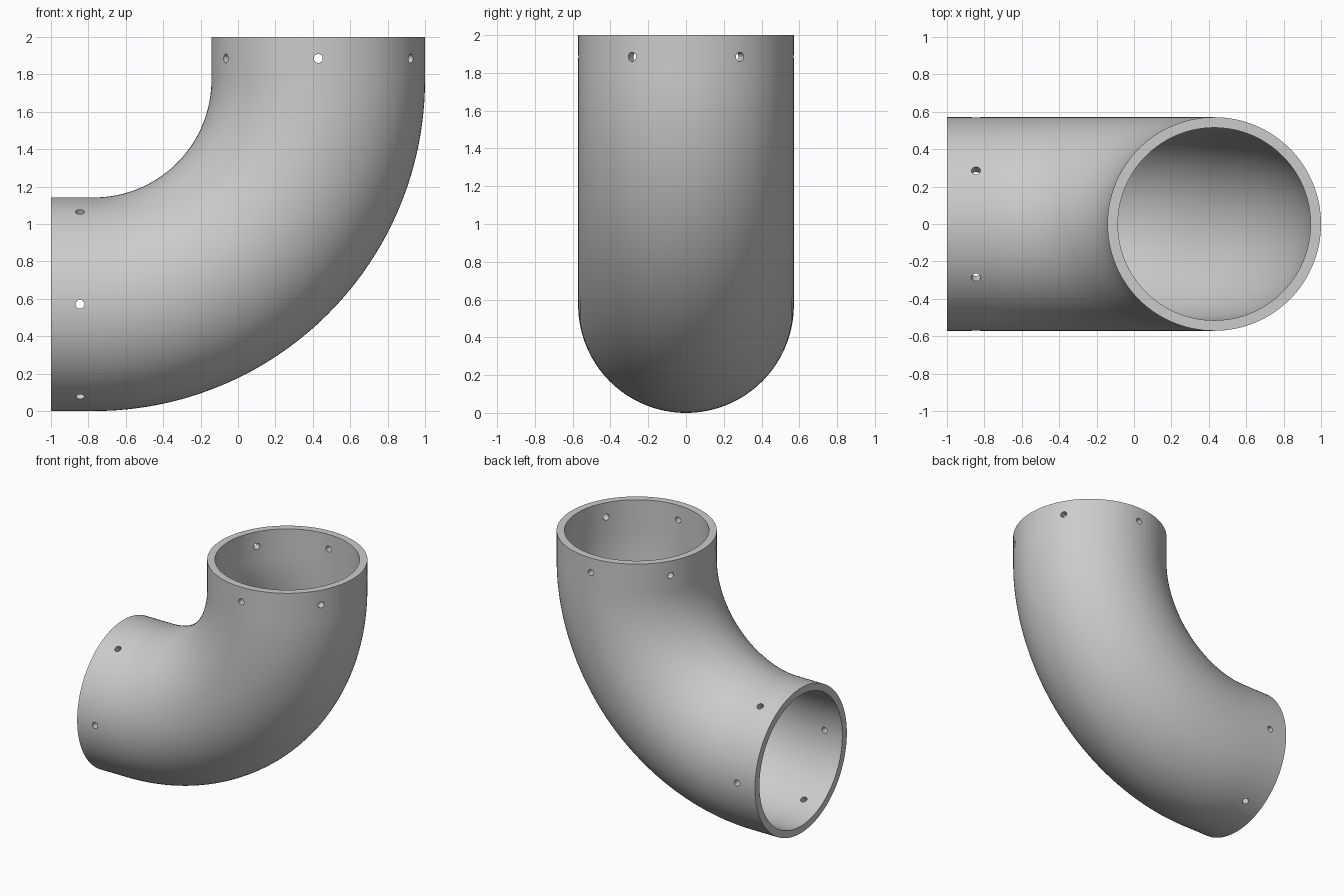
import bpy, bmesh, math
from mathutils import Vector, Matrix

if "Cube" in bpy.data.objects:
    bpy.data.objects.remove(bpy.data.objects["Cube"])

R_OUT, R_IN = 0.571, 0.515      # pipe radii
BEND = 1.2                      # centreline bend radius
CX, CZ = 0.429 - BEND, 0.571 + BEND   # bend centre
SIDES, STEPS = 128, 64

grey = bpy.data.materials.new("plain grey")
grey.diffuse_color = (0.6, 0.6, 0.6, 1)
grey.use_nodes = True
grey.node_tree.nodes["Principled BSDF"].inputs["Base Color"].default_value = grey.diffuse_color

# Centreline stations: (point, angle of the cross-section)
path = [(Vector((x, 0, 0.571)), 0.0) for x in (-1, -0.885, -0.805)]
for i in range(STEPS + 1):
    a = math.pi / 2 * i / STEPS
    path.append((Vector((CX + BEND * math.sin(a), 0, CZ - BEND * math.cos(a))), a))
path += [(Vector((0.429, 0, z)), math.pi / 2) for z in (1.845, 1.925, 2)]

# Elbow pipe with wall thickness
bm = bmesh.new()


def rings(r):
    out = []
    for p, a in path:
        n = Vector((math.sin(a), 0, -math.cos(a)))
        ring = []
        for k in range(SIDES):
            t = 2 * math.pi * k / SIDES
            ring.append(bm.verts.new(p + r * (math.cos(t) * n + math.sin(t) * Vector((0, 1, 0)))))
        out.append(ring)
    return out


def bridge(a, b):
    for k in range(SIDES):
        j = (k + 1) % SIDES
        bm.faces.new((a[k], a[j], b[j], b[k]))


outer, inner = rings(R_OUT), rings(R_IN)
for tube in (outer, inner):
    for a, b in zip(tube, tube[1:]):
        bridge(a, b)
bridge(outer[0], inner[0])
bridge(outer[-1], inner[-1])
bmesh.ops.recalc_face_normals(bm, faces=bm.faces)
mesh = bpy.data.meshes.new("elbow_pipe")
bm.to_mesh(mesh)
bm.free()
mesh.materials.append(grey)
elbow = bpy.data.objects.new("elbow_pipe", mesh)
bpy.context.collection.objects.link(elbow)

# Screw hole cutters: three through-rods per end, giving six holes each
bm = bmesh.new()
for k in range(3):
    t = math.radians(60 * k)
    for c, d in ((Vector((0.429, 0, 1.885)), Vector((math.sin(t), math.cos(t), 0))),
                 (Vector((-0.845, 0, 0.571)), Vector((0, math.cos(t), math.sin(t))))):
        for s in (1, -1):
            m = Matrix.Translation(c + d * s * 0.545) @ d.to_track_quat('Z', 'Y').to_matrix().to_4x4()
            bmesh.ops.create_cone(bm, cap_ends=True, segments=24, radius1=0.024,
                                  radius2=0.024, depth=0.2, matrix=m)
mesh = bpy.data.meshes.new("hole_cutters")
bm.to_mesh(mesh)
bm.free()
mesh.materials.append(grey)
cutter = bpy.data.objects.new("hole_cutters", mesh)
bpy.context.collection.objects.link(cutter)
cutter.hide_render = True

# Cut the holes and shade smooth with crisp rims
mod = elbow.modifiers.new("screw_holes", 'BOOLEAN')
mod.operation, mod.solver, mod.object = 'DIFFERENCE', 'EXACT', cutter
bpy.context.view_layer.objects.active = elbow
elbow.select_set(True)
bpy.ops.object.modifier_apply(modifier=mod.name)
bpy.data.objects.remove(cutter)
bpy.ops.object.shade_smooth_by_angle(angle=math.radians(30))
